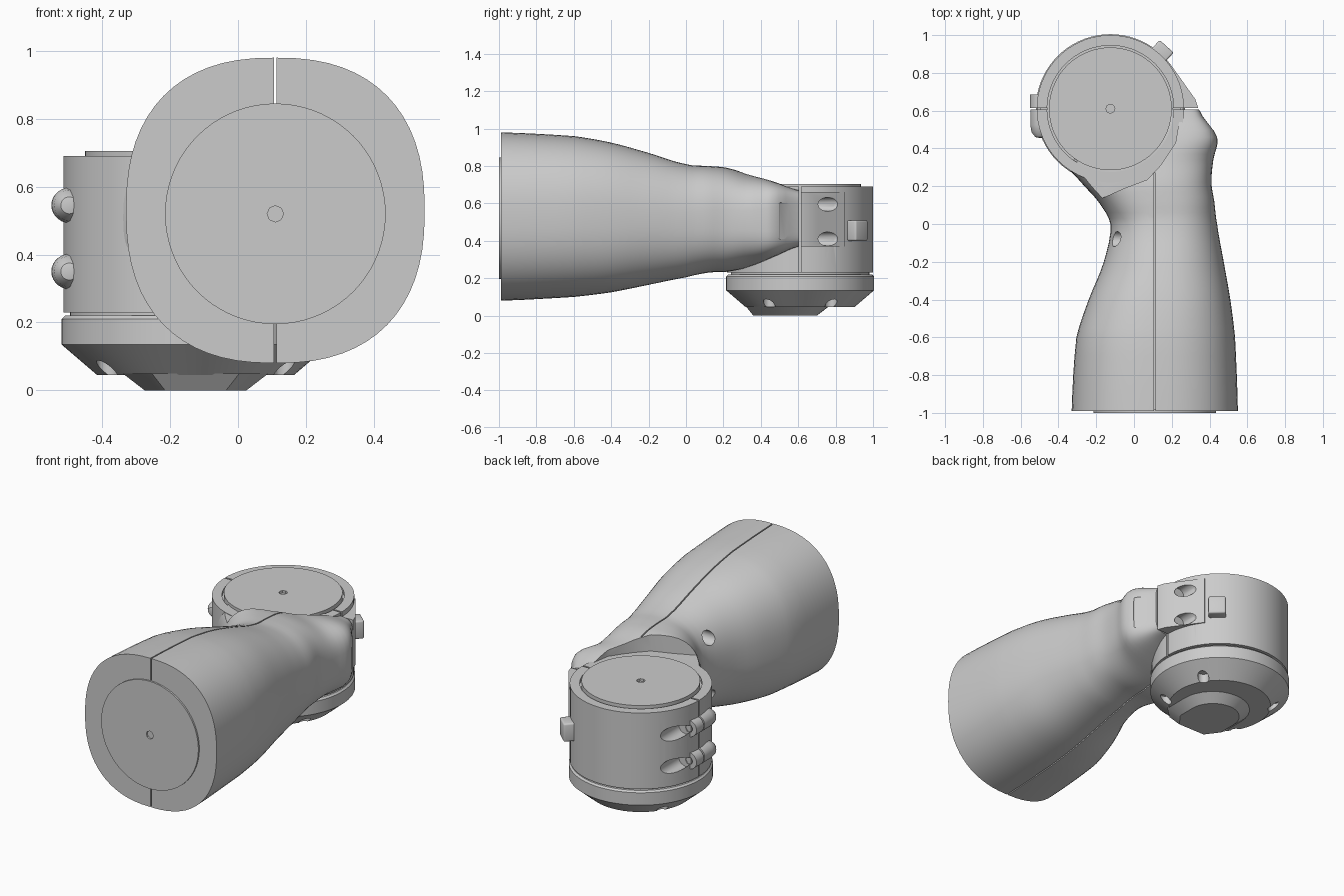
import bpy, bmesh
from math import cos, sin, pi, radians, copysign
from mathutils import Vector, Matrix

if "Cube" in bpy.data.objects:
    bpy.data.objects.remove(bpy.data.objects["Cube"])

JX, JY = -0.125, 0.61          # joint axis


def finish(bm, name, angle=30):
    bmesh.ops.remove_doubles(bm, verts=bm.verts, dist=1e-5)
    bmesh.ops.recalc_face_normals(bm, faces=bm.faces)
    me = bpy.data.meshes.new(name)
    bm.to_mesh(me)
    bm.free()
    ob = bpy.data.objects.new(name, me)
    bpy.context.collection.objects.link(ob)
    return ob


def lathe(name, profile, loc, rot=None, steps=72):
    """Revolve (radius, height) points about z, then rotate and place."""
    bm = bmesh.new()
    vs = [bm.verts.new((r, 0, z)) for r, z in profile]
    es = [bm.edges.new(p) for p in zip(vs, vs[1:])]
    bmesh.ops.spin(bm, geom=vs + es, cent=(0, 0, 0), axis=(0, 0, 1),
                   angle=2 * pi, steps=steps)
    m = Matrix.Translation(loc) @ (rot or Matrix.Identity(4))
    bmesh.ops.transform(bm, matrix=m, verts=bm.verts)
    return finish(bm, name)


def rod(name, r, a, b, steps=28):
    """Cylinder between two points."""
    a, b = Vector(a), Vector(b)
    d = b - a
    rot = d.to_track_quat('Z', 'Y').to_matrix().to_4x4()
    return lathe(name, [(0, 0), (r, 0), (r, d.length), (0, d.length)], a, rot, steps)


def rings_mesh(name, rings):
    """Skin a list of point rings and cap both ends."""
    bm = bmesh.new()
    rows = [[bm.verts.new(p) for p in ring] for ring in rings]
    n = len(rows[0])
    for a, b in zip(rows, rows[1:]):
        for i in range(n):
            bm.faces.new((a[i], a[(i + 1) % n], b[(i + 1) % n], b[i]))
    bm.faces.new(rows[0])
    bm.faces.new(rows[-1])
    return finish(bm, name)


def prism(name, poly, z0, z1):
    return rings_mesh(name, [[(x, y, z) for x, y in poly] for z in (z0, z1)])


def box(name, center, size, rz=0, bevel=0):
    bm = bmesh.new()
    bmesh.ops.create_cube(bm, size=1)
    bmesh.ops.scale(bm, vec=size, verts=bm.verts)
    if bevel:
        bmesh.ops.bevel(bm, geom=bm.edges[:], offset=bevel, segments=3, profile=0.5, affect='EDGES')
    bmesh.ops.transform(bm, matrix=Matrix.Translation(center) @ Matrix.Rotation(rz, 4, 'Z'), verts=bm.verts)
    return finish(bm, name)


def cut(targets, cutter):
    for ob in targets:
        bpy.context.view_layer.objects.active = ob
        m = ob.modifiers.new("cut", 'BOOLEAN')
        m.operation, m.solver, m.object = 'DIFFERENCE', 'EXACT', cutter
        bpy.ops.object.modifier_apply(modifier=m.name)
    bpy.data.objects.remove(cutter)


# Arm shell: squarish sections along y (y, left, right, bottom, top, squareness)
SECTIONS = [
    (-.99, -.33, .55, .08, .98, 2.4), (-.6, -.305, .535, .10, .96, 2.4),
    (-.4, -.24, .51, .125, .925, 2.4), (-.2, -.16, .475, .165, .87, 2.3),
    (0, -.125, .44, .205, .81, 2.4), (.12, -.19, .425, .23, .80, 2.6),
    (.22, -.28, .41, .235, .79, 2.8), (.34, -.36, .42, .26, .755, 3),
    (.46, -.2, .44, .31, .72, 4), (.605, 0, .345, .37, .67, 6)]


def smooth_sections(s, sub=4):
    out = []
    for i in range(len(s) - 1):
        p = [s[max(i - 1, 0)], s[i], s[i + 1], s[min(i + 2, len(s) - 1)]]
        for k in range(sub):
            t = k / sub
            h = t * t * (3 - 2 * t)
            a, b = t * (1 - t) ** 2, t * t * (t - 1)
            row = [q1 + (q2 - q1) * h + a * (q2 - q0) / 2 + b * (q3 - q1) / 2
                   for q0, q1, q2, q3 in zip(*p)]
            row[0] = p[1][0] + (p[2][0] - p[1][0]) * t
            out.append(row)
    return out + [s[-1]]


def section_ring(y, x0, x1, z0, z1, n, count=64):
    ring = []
    for i in range(count):
        c, s = cos(2 * pi * i / count), sin(2 * pi * i / count)
        ring.append(((x0 + x1) / 2 + (x1 - x0) / 2 * copysign(abs(c) ** (2 / n), c), y,
                     (z0 + z1) / 2 + (z1 - z0) / 2 * copysign(abs(s) ** (2 / n), s)))
    return ring


arm = rings_mesh("arm_shell", [section_ring(*s) for s in smooth_sections(SECTIONS)])

# Step in the arm around the joint top
cut([arm], prism("step_cutter", [(-.7, .08), (-.25, .1), (-.05, .19), (.07, .235), (.14, .31),
                                 (.22, .43), (.265, .7), (-.7, .7)], .688, 1.2))
# Centre seam, top and bottom
for z in (.95, .03):
    cut([arm], box("seam_cutter", (.11, -.4, z), (.007, 1.34, .46)))
# Shell screw pockets on the inner side
for z in (.69, .34):
    cut([arm], rod("pocket_cutter", .04, (-.4, -.08, z), (0, -.08, z)))
# Recess in the outer pad
cut([arm], box("recess_cutter", (.395, .553, .505), (.03, .12, .2), radians(33), .008))

# End disc of the arm
disc = lathe("end_disc", [(0, 0), (.325, 0), (.325, .02), (0, .02)], (.11, -.98, .52),
             Matrix.Rotation(pi / 2, 4, 'X'))
cut([disc], rod("dimple_cutter", .024, (.11, -1.1, .52), (.11, -.985, .52), 8))

# Joint clamp body and rear flange
clamp = lathe("joint_clamp", [(0, .2), (.37, .2), (.37, .23), (.39, .23), (.39, .69), (.335, .69),
                              (.335, .67), (0, .67)], (JX, JY, 0))
flange = prism("rear_flange", [(.15, .615), (.34, .615), (.325, .66), (.19, .85), (.1, .8)], .37, .66)
for x in (-.52, .27):
    cut([clamp], box("split_cutter", (x, JY, .5), (.125, .01, .54)))
for z in (.595, .41):
    cut([clamp, flange], rod("bolt_cutter", .037, (.255, .70, z), (.255, 1.1, z)))

# Clamp bolt bosses on the left side
for i, z in enumerate((.545, .35)):
    cut([clamp], rod("bolt_cutter", .042, (-.47, .68, z), (-.47, 1.1, z)))
    rot = Matrix.Rotation(pi / 2, 4, 'X')
    lathe(f"front_boss_{i}", [(0, 0), (.052, 0), (.052, .08), (.045, .12), (.025, .145), (0, .15)],
          (-.497, .605, z), rot, 28)
    boss = rod(f"rear_boss_{i}", .05, (-.5, .615, z), (-.5, .685, z))
    cut([boss], rod("bolt_cutter", .025, (-.5, .66, z), (-.5, .8, z), 6))

# Locating lug
a = radians(48)
box("locating_lug", (JX + .395 * cos(a), JY + .395 * sin(a), .455), (.1, .1, .11), a, .01)

# Joint top disc
top = lathe("joint_top_disc", [(0, .6), (.325, .6), (.325, .705), (0, .705)], (JX, JY, 0))
cut([top], rod("dimple_cutter", .024, (JX, JY, .69), (JX, JY, .8), 8))

# Bottom cap with tongue-shaped plateau and four screw holes
cap = lathe("bottom_cap", [(0, .22), (.385, .22), (.395, .21), (.395, .135), (.29, .045), (0, .045)],
            (JX, JY, 0))


def tongue(r, front, z):
    pts = [(JX + r * cos(pi * i / 16), JY - .06 + r * sin(pi * i / 16), z) for i in range(17)]
    return pts + [(JX - r, front + .08, z), (JX - r * .6, front, z),
                  (JX + r * .6, front, z), (JX + r, front + .08, z)]


rings_mesh("cap_plateau", [tongue(.15, .36, 0), tongue(.215, .32, .05)])
for sx in (-1, 1):
    for sy in (-1, 1):
        x, y = JX + sx * .26, JY + sy * .165
        cut([cap], rod("screw_cutter", .032, (x, y, -.1), (x, y, .1), 20))

# Smooth shading with crisp edges
for ob in bpy.context.scene.objects:
    ob.select_set(True)
bpy.context.view_layer.objects.active = arm
bpy.ops.object.shade_smooth_by_angle(angle=radians(30))
